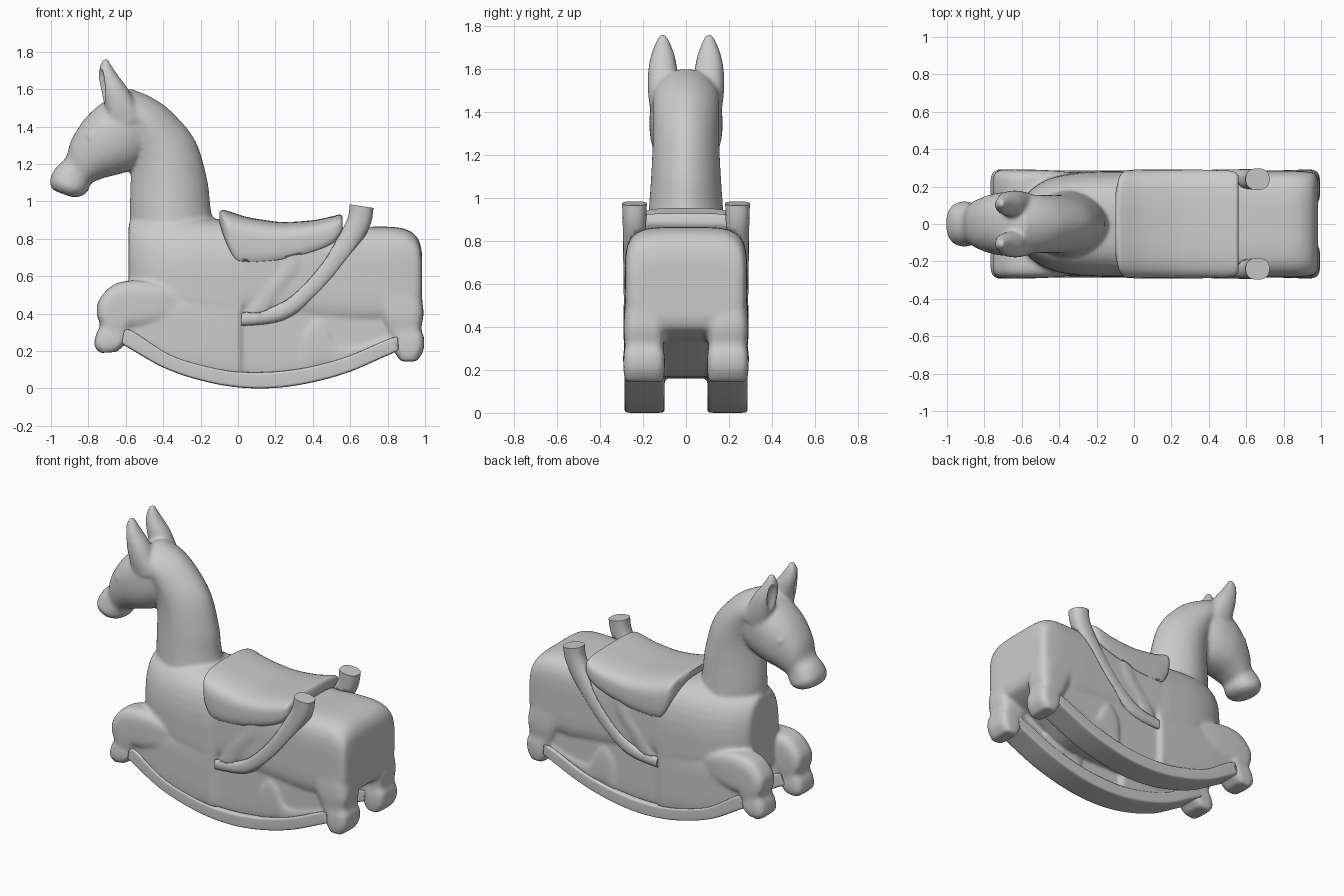
import bpy, bmesh, math
from mathutils import Vector


def catmull(a, b, c, d, t):
    return 0.5 * (2*b + (c - a)*t + (2*a - 5*b + 4*c - d)*t*t + (3*b - a - 3*c + d)*t**3)


def loft(bm, sections, y=0.0, n=2.0, seg=40, steps=5):
    """Closed loft. Section = side-view chord (x1, z1)-(x2, z2), half width, optional roundness."""
    secs = [tuple(s) if len(s) == 6 else (*s, n) for s in sections]
    dense = []
    for i in range(len(secs) - 1):
        q = [secs[max(i - 1, 0)], secs[i], secs[i + 1], secs[min(i + 2, len(secs) - 1)]]
        for k in range(steps):
            dense.append([catmull(*v, k / steps) for v in zip(*q)])
    dense.append(secs[-1])
    rings = []
    for x1, z1, x2, z2, w, e in dense:
        c = Vector(((x1 + x2) / 2, y, (z1 + z2) / 2))
        h = Vector(((x2 - x1) / 2, 0, (z2 - z1) / 2))
        ring = []
        for k in range(seg):
            t = 2 * math.pi * (k + 0.5) / seg
            a, b = (math.copysign(abs(f) ** (2 / e), f) for f in (math.cos(t), math.sin(t)))
            ring.append(bm.verts.new(c + h * a + Vector((0, w * b, 0))))
        rings.append(ring)
    for r, s in zip(rings, rings[1:]):
        for k in range(seg):
            bm.faces.new((r[k], r[(k + 1) % seg], s[(k + 1) % seg], s[k]))
    bm.faces.new(rings[0][::-1])
    bm.faces.new(rings[-1])


def make(name, bm):
    bmesh.ops.recalc_face_normals(bm, faces=bm.faces)
    me = bpy.data.meshes.new(name)
    bm.to_mesh(me)
    bm.free()
    ob = bpy.data.objects.new(name, me)
    bpy.context.collection.objects.link(ob)
    me.shade_smooth()
    me.set_sharp_from_angle(angle=math.radians(40))
    return ob


def subtract(ob, other):
    m = ob.modifiers.new("Trim", 'BOOLEAN')
    m.operation, m.object, m.solver = 'DIFFERENCE', other, 'MANIFOLD'


def slices(rows):
    """Upright cross-sections: (x, z_low, z_high, half width, roundness)."""
    return [(x, a, x, b, w, e) for x, a, b, w, e in rows]


horse, cutters, bars, runners = (bmesh.new() for _ in range(4))
# Barrel, chest and rump
loft(horse, slices([
    (-.585, .42, .87, .11, 2.5), (-.565, .36, .9, .17, 2.5), (-.46, .26, .925, .24, 2.7),
    (-.3, .2, .925, .275, 2.9), (-.1, .17, .905, .282, 3.2), (-.03, .165, .89, .282, 3.5),
    (0, .17, .885, .28, 3.5), (.03, .34, .88, .28, 4), (.06, .345, .88, .28, 4),
    (.3, .34, .86, .278, 4.5), (.5, .32, .86, .28, 4.5), (.7, .31, .865, .285, 4.5),
    (.85, .34, .862, .285, 4.5), (.93, .37, .835, .28, 4.5), (.97, .4, .785, .268, 4.5),
    (.985, .45, .71, .235, 4)]))
# Belly between the rockers
loft(horse, slices([
    (-.56, .38, .6, .13, 6), (-.4, .24, .6, .14, 6), (-.2, .17, .6, .14, 6), (.2, .165, .6, .14, 6),
    (.5, .175, .6, .14, 6), (.7, .27, .6, .14, 6), (.9, .38, .6, .14, 6)]))
# Neck, narrowing to a mane crest
loft(horse, [
    (-.58, .55, -.11, .75, .2), (-.575, .75, -.13, .87, .185), (-.578, .95, -.148, .98, .172),
    (-.575, 1.1, -.165, 1.12, .162), (-.572, 1.2, -.228, 1.325, .155), (-.58, 1.3, -.355, 1.48, .155),
    (-.62, 1.38, -.465, 1.558, .155), (-.68, 1.42, -.58, 1.605, .145)], n=1.8)
# Head and muzzle
loft(horse, [
    (-.5, 1.22, -.45, 1.5, .12), (-.58, 1.165, -.58, 1.595, .162), (-.66, 1.14, -.72, 1.53, .17),
    (-.72, 1.125, -.82, 1.44, .155), (-.78, 1.1, -.89, 1.33, .128), (-.795, 1.08, -.92, 1.235, .11),
    (-.8, 1.06, -.97, 1.185, .115), (-.825, 1.035, -1.003, 1.125, .12),
    (-.87, 1.022, -.998, 1.075, .09), (-.9, 1.027, -.975, 1.055, .05)], n=2.3)
for s in (-1, 1):
    # Ear, with an ellipsoid that hollows its front
    loft(horse, [
        (-.69, 1.4, -.5, 1.44, .06), (-.71, 1.5, -.545, 1.52, .07), (-.728, 1.58, -.59, 1.605, .068),
        (-.744, 1.66, -.642, 1.675, .054), (-.738, 1.725, -.68, 1.732, .031),
        (-.718, 1.763, -.694, 1.763, .014)], y=s * .108, n=2.2)
    v = bmesh.ops.create_uvsphere(cutters, u_segments=24, v_segments=16, radius=1)["verts"]
    bmesh.ops.scale(cutters, verts=v, vec=(.045, .038, .11))
    bmesh.ops.translate(cutters, verts=v, vec=(-.745, s * .135, 1.605))
    # Folded front leg
    loft(horse, [
        (-.3, .38, -.3, .52, .07), (-.42, .34, -.42, .56, .085), (-.5, .32, -.55, .578, .09),
        (-.54, .32, -.665, .555, .092), (-.57, .32, -.742, .475, .092), (-.58, .3, -.755, .4, .09),
        (-.59, .28, -.738, .34, .087), (-.595, .26, -.76, .285, .092), (-.605, .235, -.767, .225, .092),
        (-.65, .195, -.735, .19, .08)], y=s * .2, n=3.8)
    # Hind leg and hoof
    loft(horse, [
        (.62, .6, .975, .62, .08), (.68, .5, .982, .5, .09), (.76, .38, .992, .4, .095),
        (.8, .3, .98, .32, .09), (.83, .25, .995, .27, .096), (.835, .2, .99, .2, .096),
        (.87, .145, .955, .145, .088)], y=s * .195, n=4)
    # Shank lying along the rocker
    loft(horse, slices([
        (.335, .07, .24, .07, 4), (.36, .07, .34, .082, 4), (.42, .08, .4, .084, 4),
        (.47, .1, .36, .084, 4), (.53, .11, .24, .083, 4), (.65, .16, .24, .08, 3),
        (.85, .22, .31, .08, 3)]), y=s * .19)
    # Lower flank with the recessed foot space
    loft(horse, slices([
        (-.63, .27, .4, .075, 5), (-.54, .2, .5, .08, 5), (-.4, .13, .5, .088, 5),
        (-.2, .07, .5, .092, 5), (-.03, .05, .5, .092, 5), (0, .05, .5, .09, 6),
        (.03, .05, .5, .072, 6), (.06, .05, .5, .07, 6), (.3, .06, .5, .07, 6),
        (.5, .1, .5, .07, 6), (.85, .22, .5, .07, 6)]), y=s * .19)
    # Stirrup strap relief between saddle and bar
    loft(horse, [
        (.24, .74, .36, .74, .045), (.2, .62, .34, .64, .05), (.09, .5, .25, .52, .048),
        (.04, .4, .16, .4, .044)], y=s * .236, n=3)
    # Eye
    eye = bmesh.ops.create_uvsphere(horse, u_segments=16, v_segments=10, radius=.032)
    bmesh.ops.translate(horse, verts=eye["verts"], vec=(-.785, s * .122, 1.345))
    # Handle bar: raised peg running down the flank
    loft(bars, [
        (.725, .965, .597, .985, .058), (.703, .86, .583, .905, .055), (.61, .705, .515, .785, .053),
        (.44, .505, .36, .585, .05), (.25, .365, .2, .45, .048), (.02, .33, .02, .41, .042)],
        y=s * .24, n=2.4, seg=24)
    # Rocker runner
    loft(runners, [
        (-.66, .25, -.62, .33, .085), (-.6, .225, -.55, .3, .09), (-.4, .112, -.36, .18, .093),
        (-.2, .043, -.17, .12, .093), (0, .006, 0, .09, .093), (.2, .003, .19, .09, .093),
        (.4, .033, .38, .115, .093), (.6, .09, .58, .17, .093), (.8, .177, .77, .25, .093),
        (.9, .22, .87, .29, .09)], y=s * .193, n=9)

# Saddle blanket
saddle = bmesh.new()
loft(saddle, slices([
    (-.098, .84, .945, .17, 2.8), (-.08, .79, .955, .25, 3), (-.05, .7, .948, .284, 3.2),
    (-.01, .63, .935, .29, 3.5), (.05, .615, .917, .292, 3.6), (.15, .625, .9, .292, 3.6),
    (.25, .645, .89, .292, 3.6), (.4, .69, .9, .29, 3.5), (.5, .74, .92, .287, 3.5),
    (.545, .79, .93, .275, 3.3), (.56, .82, .915, .255, 3.3)]))

# Blend the horse into one soft skin, then trim the fitted parts against it
horse_ob = make("horse_body", horse)
cutter = make("ear_cutter", cutters)
cutter.hide_render = True
cutter.hide_set(True)
rm = horse_ob.modifiers.new("Blend", 'REMESH')
rm.mode, rm.voxel_size, rm.use_smooth_shade = 'VOXEL', .012, True
subtract(horse_ob, cutter)
sm = horse_ob.modifiers.new("Soften", 'SMOOTH')
sm.factor, sm.iterations = .5, 4
for name, bm in (("saddle", saddle), ("handle_bar", bars), ("rocker", runners)):
    subtract(make(name, bm), horse_ob)
